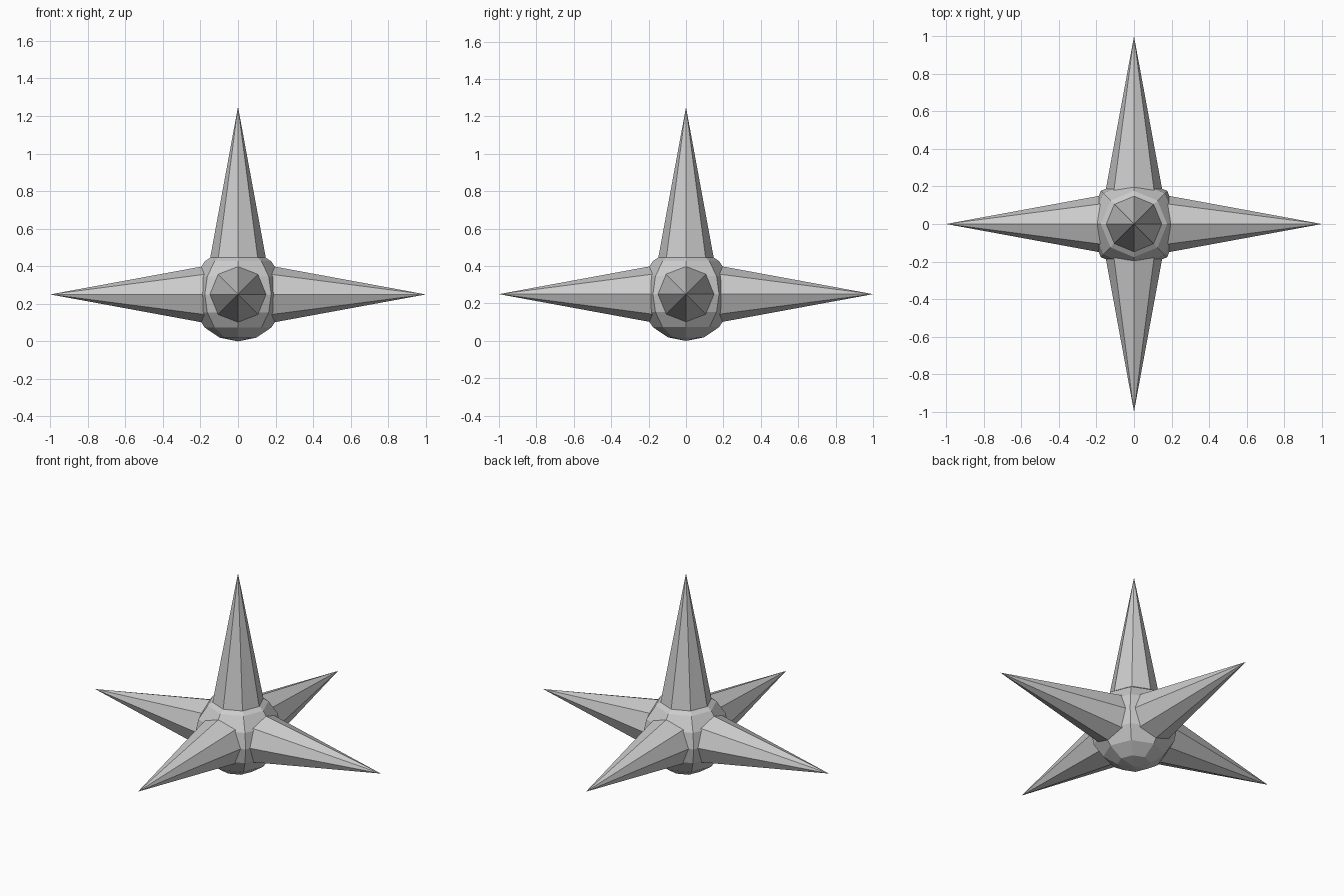
import bpy
from math import pi
from mathutils import Vector

if "Cube" in bpy.data.objects:
    bpy.data.objects.remove(bpy.data.objects["Cube"])

CENTER = Vector((0, 0, 0.25))

# Low-poly ball at the core
bpy.ops.mesh.primitive_uv_sphere_add(segments=8, ring_count=8, radius=0.25, location=CENTER)
bpy.context.object.name = "core_ball"


def spike(name, direction):
    """Eight-sided spike from inside the core out to one unit from its centre."""
    d = Vector(direction)
    base, tip = 0.1, 1.0
    bpy.ops.mesh.primitive_cone_add(
        vertices=8, radius1=0.184 * (tip - base), radius2=0, depth=tip - base,
        location=CENTER + d * (base + tip) / 2,
        rotation=Vector((0, 0, 1)).rotation_difference(d).to_euler())
    bpy.context.object.name = name


# Five spikes: four sideways, one upright
for name, direction in {
    "right_spike": (1, 0, 0), "left_spike": (-1, 0, 0),
    "front_spike": (0, -1, 0), "back_spike": (0, 1, 0),
    "top_spike": (0, 0, 1),
}.items():
    spike(name, direction)
